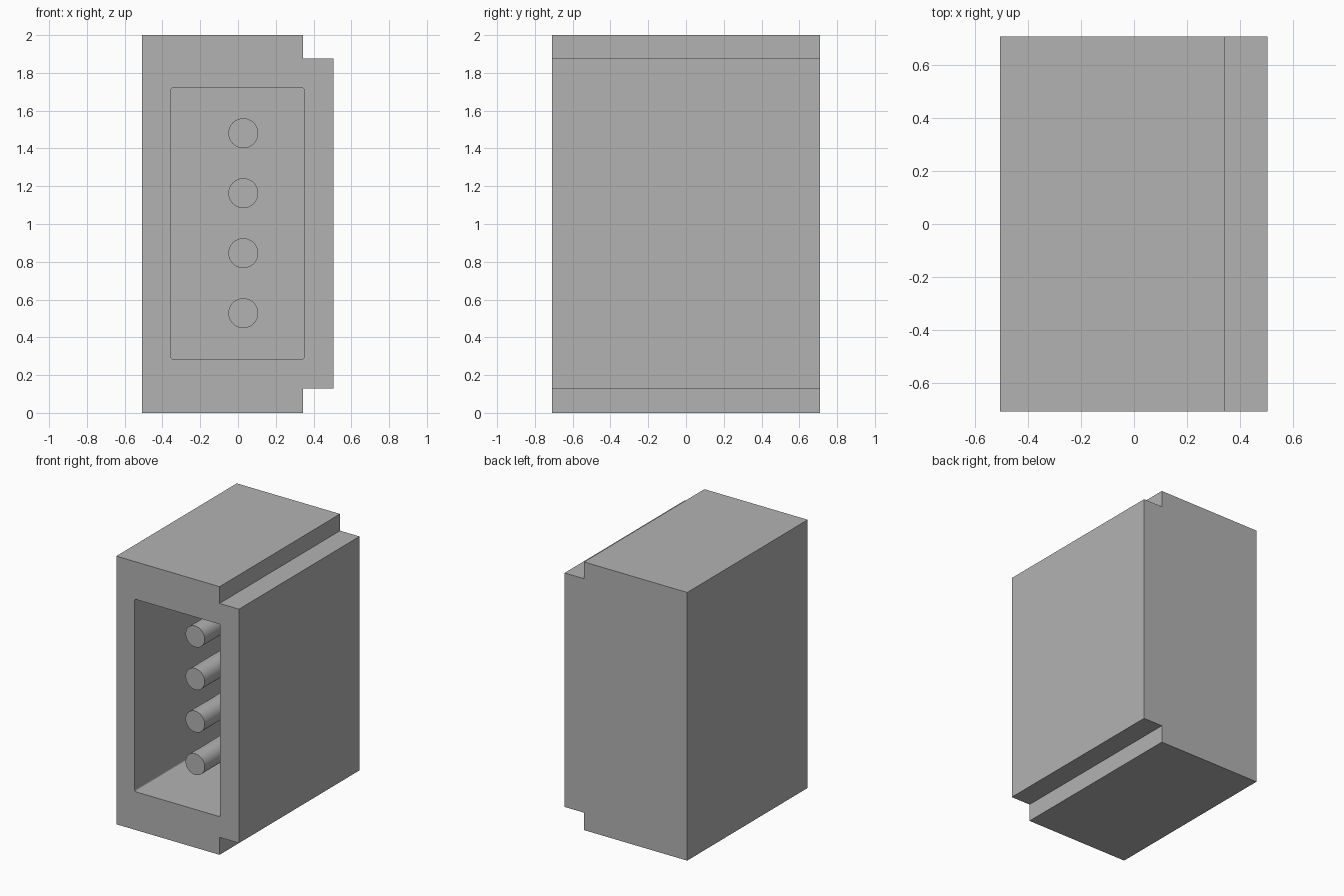
import bpy
import bmesh
from math import radians
from mathutils import Matrix, Vector

cube = bpy.data.objects.get("Cube")
if cube:
    bpy.data.objects.remove(cube, do_unlink=True)

HALF_DEPTH = 0.71
CAVITY_BACK = 0.55
PIN_FRONT = -0.545

grey = bpy.data.materials.new("light_grey")
grey.use_nodes = True
grey.diffuse_color = (0.45, 0.45, 0.45, 1)
grey.node_tree.nodes["Principled BSDF"].inputs["Base Color"].default_value = (0.45, 0.45, 0.45, 1)


def make_object(name, bm):
    bmesh.ops.recalc_face_normals(bm, faces=bm.faces)
    mesh = bpy.data.meshes.new(name)
    bm.to_mesh(mesh)
    bm.free()
    mesh.materials.append(grey)
    obj = bpy.data.objects.new(name, mesh)
    bpy.context.collection.objects.link(obj)
    return obj


def extrude_profile(bm, points, y0, y1):
    face = bm.faces.new([bm.verts.new((x, y0, z)) for x, z in points])
    new = bmesh.ops.extrude_face_region(bm, geom=[face])["geom"]
    moved = [v for v in new if isinstance(v, bmesh.types.BMVert)]
    bmesh.ops.translate(bm, verts=moved, vec=(0, y1 - y0, 0))


# Housing: stepped profile with a notch at both left corners
bm = bmesh.new()
outline = [(-0.507, 0), (0.345, 0), (0.345, 0.13), (0.505, 0.13),
           (0.505, 1.875), (0.345, 1.875), (0.345, 2), (-0.507, 2)]
extrude_profile(bm, outline, -HALF_DEPTH, HALF_DEPTH)
housing = make_object("housing", bm)

# Cavity cutter with slightly rounded corners
bm = bmesh.new()
opening = [(-0.355, 0.285), (0.35, 0.285), (0.35, 1.72), (-0.355, 1.72)]
extrude_profile(bm, opening, -HALF_DEPTH - 0.1, CAVITY_BACK)
long_edges = [e for e in bm.edges if abs(e.verts[0].co.y - e.verts[1].co.y) > 0.5]
bmesh.ops.bevel(bm, geom=long_edges, offset=0.01, segments=3, profile=0.5, affect='EDGES')
cutter = make_object("cavity_cutter", bm)
cutter.hide_render = True
cutter.hide_viewport = True
cutter.display_type = 'WIRE'

cut = housing.modifiers.new("cavity", 'BOOLEAN')
cut.operation = 'DIFFERENCE'
cut.solver = 'EXACT'
cut.object = cutter

# Contact pins standing on the cavity's back wall
length = CAVITY_BACK + 0.02 - PIN_FRONT
for i in range(4):
    bm = bmesh.new()
    bmesh.ops.create_cone(bm, cap_ends=True, segments=48, radius1=0.079, radius2=0.079, depth=length,
                          matrix=Matrix.Rotation(radians(90), 4, 'X'))
    pin = make_object(f"contact_pin_{i + 1}", bm)
    pin.location = Vector((0.028, PIN_FRONT + length / 2, 0.528 + i * 0.3175))
    bpy.ops.object.select_all(action='DESELECT')
    pin.select_set(True)
    bpy.context.view_layer.objects.active = pin
    bpy.ops.object.shade_smooth_by_angle(angle=radians(30))
